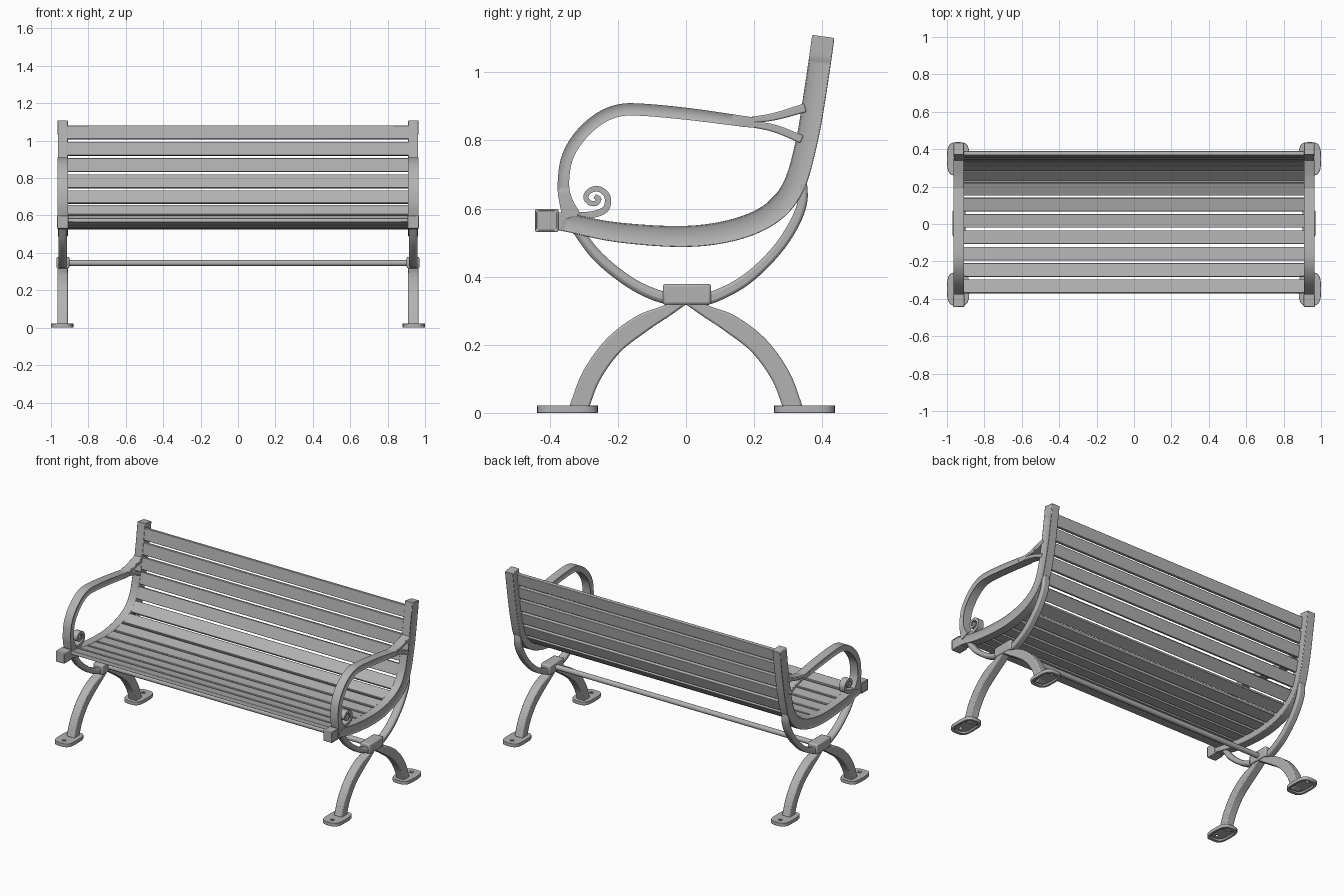
import bpy, bmesh, math
from mathutils import Vector, Matrix

cube = bpy.data.objects.get("Cube")
if cube:
    bpy.data.objects.remove(cube, do_unlink=True)

GREY = (0.45, 0.45, 0.45, 1)
metal = bpy.data.materials.new("plain_grey")
metal.use_nodes = True
metal.diffuse_color = GREY
metal.node_tree.nodes["Principled BSDF"].inputs["Base Color"].default_value = GREY

X_IN, X_OUT = 0.91, 0.965


def finish(bm, name, bevel=0.004, mirror=True):
    """Turn a bmesh into a bevelled, optionally mirrored object."""
    bmesh.ops.recalc_face_normals(bm, faces=bm.faces)
    mesh = bpy.data.meshes.new(name)
    bm.to_mesh(mesh)
    bm.free()
    mesh.materials.append(metal)
    obj = bpy.data.objects.new(name, mesh)
    bpy.context.collection.objects.link(obj)
    bpy.ops.object.select_all(action='DESELECT')
    bpy.context.view_layer.objects.active = obj
    obj.select_set(True)
    bpy.ops.object.shade_smooth_by_angle(angle=math.radians(35))
    if bevel:
        mod = obj.modifiers.new("Bevel", 'BEVEL')
        mod.width, mod.segments = bevel, 2
        mod.limit_method, mod.angle_limit = 'ANGLE', math.radians(40)
    if mirror:
        obj.modifiers.new("Mirror", 'MIRROR')
    return obj


def spline(points, steps=6):
    """Smooth curve through (y, z, width) points."""
    pts = [Vector(p) for p in points]
    pts = [2 * pts[0] - pts[1]] + pts + [2 * pts[-1] - pts[-2]]
    out = []
    for a, b, c, d in zip(pts, pts[1:], pts[2:], pts[3:]):
        for k in range(steps):
            t = k / steps
            out.append(0.5 * (2 * b + (c - a) * t + (2 * a - 5 * b + 4 * c - d) * t * t
                              + (3 * b - a - 3 * c + d) * t ** 3))
    return out + [pts[-2]]


def normals(path):
    """Unit normals to the left of a path in the side plane."""
    out = []
    for i in range(len(path)):
        t = path[min(i + 1, len(path) - 1)] - path[max(i - 1, 0)]
        out.append(Vector((-t.y, t.x)).normalized())
    return out


def ribbon(name, points, x0=X_IN, x1=X_OUT, panel=None, both=False, bevel=0.004):
    """Sweep a rectangular bar along a side profile, with a sunken side panel."""
    path = spline(points)
    bm = bmesh.new()
    rings = []
    for p, n in zip(path, normals(path)):
        c, h = p.to_2d(), n * p.z / 2
        corners = [(x0, c - h), (x1, c - h), (x1, c + h), (x0, c + h)]
        rings.append([bm.verts.new((x, q.x, q.y)) for x, q in corners])
    outer, inner = [], []
    for a, b in zip(rings, rings[1:]):
        quads = [bm.faces.new((a[k], a[(k + 1) % 4], b[(k + 1) % 4], b[k])) for k in range(4)]
        outer.append(quads[1])
        inner.append(quads[3])
    bm.faces.new(rings[0])
    bm.faces.new(rings[-1][::-1])
    bmesh.ops.recalc_face_normals(bm, faces=bm.faces)
    if panel:
        for side in ([outer, inner] if both else [outer]):
            bmesh.ops.inset_region(bm, faces=side[panel[0]:len(side) - panel[1]],
                                   thickness=0.008, depth=-0.005, use_even_offset=True)
    return finish(bm, name, bevel)


def box(name, size, centre, rot=None, bevel=0.004, mirror=True, inset=0):
    bm = bmesh.new()
    bmesh.ops.create_cube(bm, size=1)
    bmesh.ops.scale(bm, vec=size, verts=bm.verts)
    if inset:
        side = [f for f in bm.faces if f.normal.x > 0.9]
        bmesh.ops.inset_region(bm, faces=side, thickness=inset, depth=-0.004)
    if rot:
        bmesh.ops.rotate(bm, matrix=rot, verts=bm.verts)
    bmesh.ops.translate(bm, vec=centre, verts=bm.verts)
    return finish(bm, name, bevel, mirror)


# Side rails: seat and back in one sweeping bar
RAIL = [(-.385, .563, .052), (-.35, .559, .054), (-.2, .53, .058), (0, .518, .062),
        (.15, .54, .064), (.256, .59, .064), (.318, .67, .064), (.355, .8, .064),
        (.376, .92, .066), (.394, 1.04, .066), (.403, 1.105, .066)]
ribbon("side_rail", RAIL, panel=(5, 6), bevel=0.007)
box("rail_front_block", (.062, .068, .068), (.938, -.409, .565), inset=0.008)

# Arm rests with forked rear braces
ribbon("arm_rest", [(-.335, .575, .055), (-.352, .62, .04), (-.36, .67, .034), (-.35, .745, .034),
                    (-.315, .808, .036), (-.26, .86, .036), (-.2, .887, .036), (-.13, .89, .036),
                    (.01, .877, .035), (.16, .857, .032), (.2, .852, .03)],
       panel=(10, 7), both=True)
ribbon("arm_upper_brace", [(.18, .858, .018), (.26, .87, .022), (.35, .896, .026)])
ribbon("arm_lower_brace", [(.18, .85, .018), (.26, .835, .022), (.34, .803, .024)])

# Scroll ornaments on the seat rail
ribbon("scroll", [(-.33, .578, .02), (-.27, .583, .02), (-.235, .6, .019), (-.23, .632, .018),
                  (-.245, .652, .017), (-.265, .658, .016), (-.285, .65, .016), (-.294, .633, .015),
                  (-.283, .617, .015), (-.265, .615, .015), (-.256, .628, .015), (-.268, .636, .014)],
       x0=.918, x1=.957, bevel=0.003)

# Curved supports from the hub to the rail
ribbon("front_support", [(-.325, .545, .03), (-.26, .46, .032), (-.175, .39, .032),
                         (-.1, .35, .034), (-.03, .33, .036)], x0=.915, x1=.961, bevel=0.012)
ribbon("rear_support", [(.03, .33, .036), (.085, .342, .034), (.175, .39, .032), (.26, .47, .03),
                        (.315, .55, .03), (.342, .62, .028), (.342, .68, .026)],
       x0=.915, x1=.961, bevel=0.011)

# Hubs and the tie rod between them
box("hub", (.068, .142, .062), (.936, .003, .348), bevel=0.008)
bm = bmesh.new()
bmesh.ops.create_cone(bm, cap_ends=True, segments=20, radius1=.016, radius2=.016, depth=1.84,
                      matrix=Matrix.Translation((0, .003, .346)) @ Matrix.Rotation(math.pi / 2, 4, 'Y'))
finish(bm, "tie_rod", 0, False)


# Legs and hollow foot plates with a bolt hole, front and rear
def foot(name, s):
    count = 24
    plan, hole = [], []
    for k in range(count):
        a = 2 * math.pi * k / count
        c, d = math.cos(a), math.sin(a)
        # Rounded rectangle outline around the bolt hole
        plan.append(Vector((.06 * math.copysign(abs(c) ** .6, c),
                            .09 * math.copysign(abs(d) ** .6, d))))
        hole.append(Vector((.011 * c, .011 * d - .048)))
    inner = [p * .78 for p in plan]
    bm = bmesh.new()
    loops = [[bm.verts.new((.94 + p.x, s * (.348 - p.y), z)) for p in ring]
             for ring, z in ((plan, 0), (plan, .022), (hole, .022), (hole, .012),
                             (inner, .012), (inner, 0))]
    for a, b in zip(loops, loops[1:] + loops[:1]):
        for k in range(count):
            j = (k + 1) % count
            bm.faces.new((a[k], a[j], b[j], b[k]))
    finish(bm, name, 0.002)


LEG = [(.316, .01, .056), (.278, .108, .056), (.213, .198, .056), (.13, .262, .054),
       (.06, .298, .036), (-.005, .338, .026)]
for label, s in (("front", -1), ("rear", 1)):
    ribbon(label + "_leg", [(s * y, z, w) for y, z, w in LEG], bevel=0.006)
    foot(label + "_foot", s)

# Slats spaced evenly along the inner side of the rail curve
path = spline(RAIL, 16)
line = [p.to_2d() + n * (p.z / 2 - .013) for p, n in zip(path, normals(path))]
dist = [0]
for a, b in zip(line, line[1:]):
    dist.append(dist[-1] + (b - a).length)


def along(s):
    i = max(k for k in range(len(dist) - 1) if dist[k] <= s)
    return line[i].lerp(line[i + 1], (s - dist[i]) / (dist[i + 1] - dist[i]))


SLATS, GAP, START, END = 13, .015, .014, .028
pitch = (dist[-1] - START - END + GAP) / SLATS
for i in range(SLATS):
    a = along(START + i * pitch)
    b = along(START + i * pitch + pitch - GAP)
    mid, d = (a + b) / 2, b - a
    box("slat_%02d" % (i + 1), (2 * X_IN + .01, d.length, .022), (0, mid.x, mid.y),
        Matrix.Rotation(math.atan2(d.y, d.x), 3, 'X'), bevel=0.003, mirror=False)
